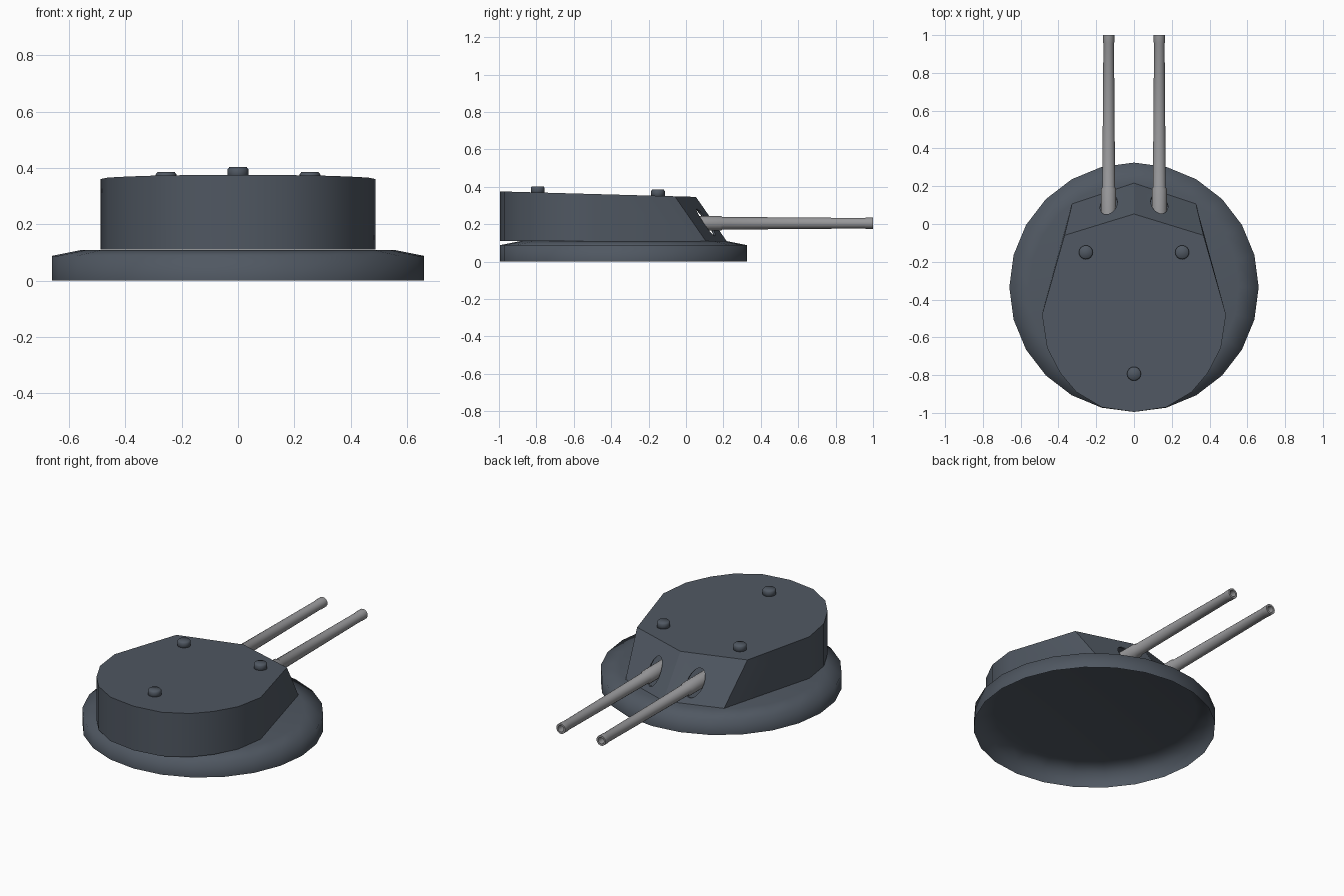
import bpy
import bmesh
from math import sin, cos, pi, radians
from mathutils import Matrix

if "Cube" in bpy.data.objects:
    bpy.data.objects.remove(bpy.data.objects["Cube"], do_unlink=True)


def material(name, rgb):
    mat = bpy.data.materials.new(name)
    mat.use_nodes = True
    mat.diffuse_color = (*rgb, 1)
    bsdf = mat.node_tree.nodes["Principled BSDF"]
    bsdf.inputs["Base Color"].default_value = (*rgb, 1)
    bsdf.inputs["Roughness"].default_value = 0.7
    return mat


slate = material("slate_blue_paint", (0.08, 0.097, 0.122))
steel = material("gun_grey", (0.31, 0.31, 0.32))


def finish(bm, name, mat, matrix=Matrix(), angle=None):
    """Turn a bmesh into a smooth-shaded object."""
    bmesh.ops.recalc_face_normals(bm, faces=bm.faces)
    bmesh.ops.transform(bm, matrix=matrix, verts=bm.verts)
    mesh = bpy.data.meshes.new(name)
    bm.to_mesh(mesh)
    bm.free()
    mesh.materials.append(mat)
    obj = bpy.data.objects.new(name, mesh)
    bpy.context.collection.objects.link(obj)
    smooth(obj, angle)
    return obj


def smooth(obj, angle):
    bpy.ops.object.select_all(action="DESELECT")
    obj.select_set(True)
    bpy.context.view_layer.objects.active = obj
    if angle is None:
        bpy.ops.object.shade_smooth()
    else:
        bpy.ops.object.shade_smooth_by_angle(angle=radians(angle))


def lathe(profile, sides, cap_start=True, cap_end=True):
    """Revolve (radius, height) points around z."""
    bm = bmesh.new()
    rings = [[bm.verts.new((r * cos(2 * pi * i / sides), r * sin(2 * pi * i / sides), h))
              for i in range(sides)] for r, h in profile]
    for low, high in zip(rings, rings[1:]):
        for i in range(sides):
            j = (i + 1) % sides
            bm.faces.new((low[i], low[j], high[j], high[i]))
    if cap_start:
        bm.faces.new(rings[0][::-1])
    if cap_end:
        bm.faces.new(rings[-1])
    return bm


# Base ring: shallow dish, open underneath
ring = lathe([(0.66, 0), (0.66, 0.088), (0.555, 0.109)], 24, cap_start=False)
finish(ring, "base_ring", slate, Matrix.Translation((0, -0.335, 0)))


# Turret house: faceted plan, sloping roof, raked front
def roof_z(y):
    return 0.346 - 0.028 * (y - 0.05)


def mirrored(front, side, back):
    right = [front] + side + [back]
    return right + [(-x, y) for x, y in side[::-1]]


rear = [(0.487, -0.48), (0.46, -0.656), (0.39, -0.79), (0.305, -0.89), (0.17, -0.97)]
floor_plan = mirrored((0, 0.217), [(0.328, 0.106)] + rear, (0, -0.995))
roof_plan = mirrored((0, 0.053), [(0.368, -0.06)] + rear, (0, -0.995))
bm = bmesh.new()
low = [bm.verts.new((x, y, 0.11)) for x, y in floor_plan]
high = [bm.verts.new((x, y, roof_z(y))) for x, y in roof_plan]
for i in range(len(low)):
    j = (i + 1) % len(low)
    bm.faces.new((low[i], low[j], high[j], high[i]))
bm.faces.new(low)
bm.faces.new(high)
house = finish(bm, "turret_house", slate)
shell = house.modifiers.new("plating", "SOLIDIFY")
shell.thickness = 0.008
shell.offset = -1
shell.use_even_offset = True

# Gun ports cut through the front plates
along_y = Matrix.Rotation(-pi / 2, 4, "X")
cutters = []
for side in (-1, 1):
    place = Matrix.Translation((side * 0.134, 0, 0.21)) @ Matrix.Diagonal((0.046, 1, 0.072, 1))
    port = finish(lathe([(1, -0.1), (1, 0.3)], 20), "port_cutter", slate, place @ along_y)
    port.hide_render = True
    cutters.append(port)
    cut = house.modifiers.new("gun_port", "BOOLEAN")
    cut.operation = "DIFFERENCE"
    cut.solver = "EXACT"
    cut.object = port
bpy.context.view_layer.objects.active = house
for mod in list(house.modifiers):
    bpy.ops.object.modifier_apply(modifier=mod.name)
for port in cutters:
    bpy.data.objects.remove(port, do_unlink=True)
smooth(house, 25)

# Twin guns: sleeve, tapered barrel, muzzle lip and hollow bore
gun_profile = [(0.04, -0.06), (0.04, 0.185), (0.034, 0.195), (0.028, 0.955),
               (0.03, 0.962), (0.03, 1.0), (0.019, 1.0), (0.019, 0.9)]
for side, label in ((1, "left"), (-1, "right")):
    place = Matrix.Translation((side * 0.134, 0, 0.205))
    finish(lathe(gun_profile, 20), label + "_gun", steel, place @ along_y, 35)

# Roof periscopes
for label, x, y in (("left", 0.255, -0.15), ("right", -0.255, -0.15), ("rear", 0, -0.793)):
    base = roof_z(y)
    scope = lathe([(0.037, -0.01), (0.037, 0.025), (0.031, 0.033)], 16)
    finish(scope, label + "_periscope", slate, Matrix.Translation((x, y, base)))
